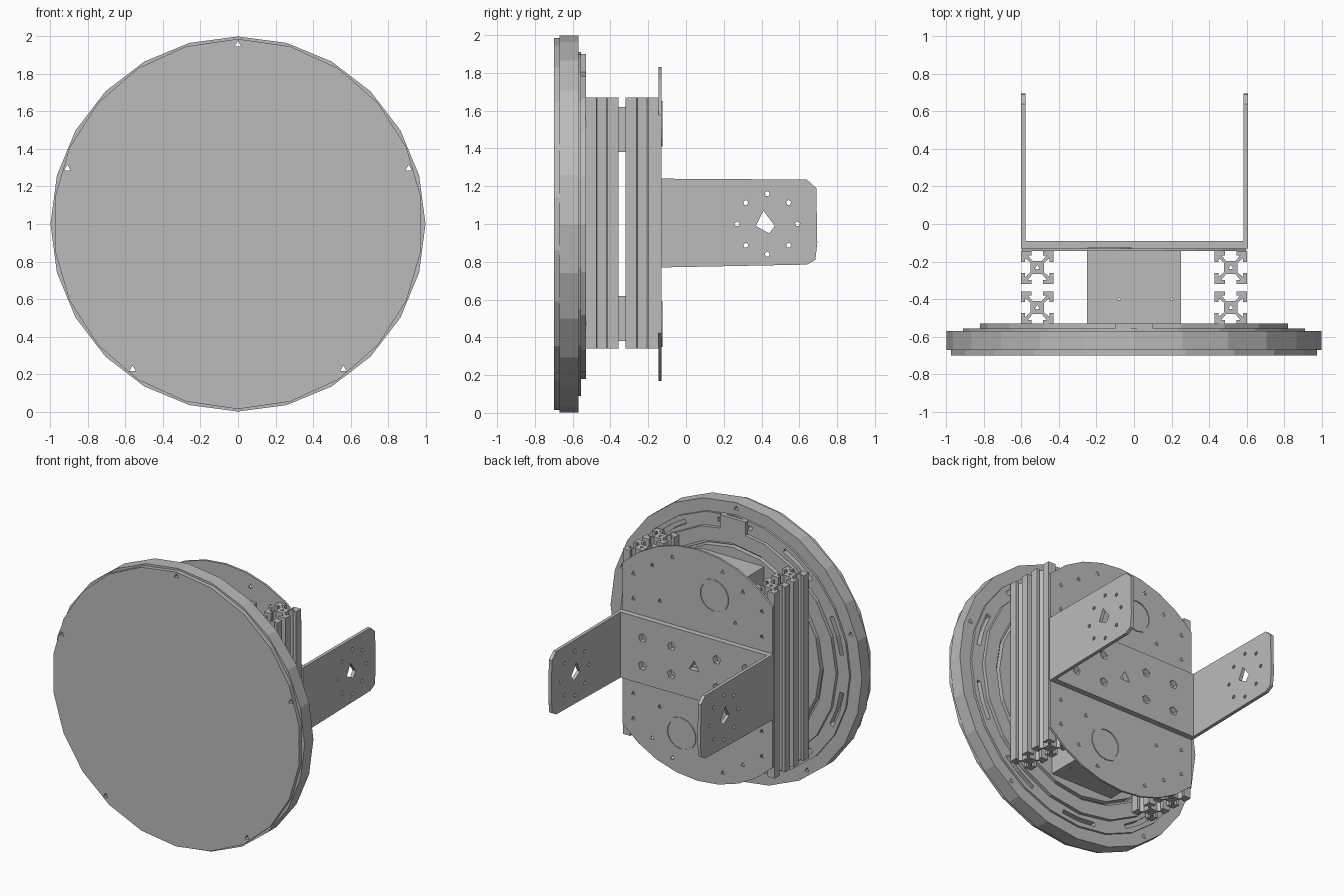
import bpy
from math import sin, cos, pi, radians
from mathutils import Matrix, Vector

cube = bpy.data.objects.get("Cube")
if cube:
    bpy.data.objects.remove(cube, do_unlink=True)

grey = bpy.data.materials.new("plain grey")
grey.use_nodes = True
COLOUR = (0.5, 0.5, 0.5, 1)
grey.diffuse_color = COLOUR
grey.node_tree.nodes["Principled BSDF"].inputs["Base Color"].default_value = COLOUR

# Local (u, v, depth) axes for plates facing each world axis
FRAMES = {
    "x": Matrix(((0, 0, 1), (1, 0, 0), (0, 1, 0))),
    "y": Matrix(((1, 0, 0), (0, 0, -1), (0, 1, 0))),
    "z": Matrix.Identity(3),
}


def ngon(u, v, r, n, turn=90):
    return [(u + r * cos(radians(turn) + 2 * pi * i / n),
             v + r * sin(radians(turn) + 2 * pi * i / n)) for i in range(n)]


def plate(name, axis, lo, hi, outline, holes=()):
    """Extrude a flat outline with holes between two depths along an axis."""
    curve = bpy.data.curves.new(name, "CURVE")
    curve.dimensions = "2D"
    curve.fill_mode = "BOTH"
    curve.extrude = (hi - lo) / 2
    for loop in [outline, *holes]:
        spline = curve.splines.new("POLY")
        spline.points.add(len(loop) - 1)
        for point, (u, v) in zip(spline.points, loop):
            point.co = (u, v, 0, 1)
        spline.use_cyclic_u = True
    obj = bpy.data.objects.new(name, curve)
    bpy.context.collection.objects.link(obj)
    frame = FRAMES[axis]
    offset = Vector({"x": (1, 0, 0), "y": (0, 1, 0), "z": (0, 0, 1)}[axis])
    obj.matrix_world = Matrix.Translation(offset * (lo + hi) / 2) @ frame.to_4x4()
    bpy.ops.object.select_all(action="DESELECT")
    obj.select_set(True)
    bpy.context.view_layer.objects.active = obj
    bpy.ops.object.convert(target="MESH")
    obj = bpy.context.object
    obj.data.materials.clear()
    obj.data.materials.append(grey)
    for face in obj.data.polygons:
        face.use_smooth = False
    return obj


def rect(u0, v0, u1, v1):
    return [(u0, v0), (u1, v0), (u1, v1), (u0, v1)]


# Round face with five screw holes running through the rim
screws = [ngon(u, v, 0.02, 3) for u, v in ngon(0, 1, 0.955, 5)]
plate("front_disc", "y", -0.70, -0.67, ngon(0, 1, 0.985, 22), screws)
plate("rim", "y", -0.67, -0.57, ngon(0, 1, 0.998, 24), [ngon(0, 1, 0.91, 24)] + screws)


# Slotted ring and stepped plates behind the rim
def arc_slot(middle, r0, r1, spread):
    angles = [radians(middle + spread * k) for k in (-1, 0, 1)]
    return ([(r1 * cos(a), 1 + r1 * sin(a)) for a in angles]
            + [(r0 * cos(a), 1 + r0 * sin(a)) for a in reversed(angles)])


slots = [arc_slot(18 + 36 * i, 0.845, 0.875, 9) for i in range(10)]
plate("inner_disc", "y", -0.67, -0.60, ngon(0, 1, 0.91, 24))
plate("slotted_ring", "y", -0.60, -0.555, ngon(0, 1, 0.91, 24),
      [ngon(0, 1, 0.70, 20)] + slots)
plate("mounting_ring", "y", -0.555, -0.53, ngon(0, 1, 0.82, 20), [ngon(0, 1, 0.72, 20)])
plate("mounting_disc", "y", -0.60, -0.535, ngon(0, 1, 0.69, 20))
plate("top_tab", "y", -0.57, -0.53, rect(-0.10, 1.76, 0.10, 1.90))

# Four slotted rails
quarter = [(0.087, -0.087), (0.087, -0.03), (0.065, -0.03), (0.065, -0.05),
           (0.035, -0.025), (0.035, 0.025), (0.065, 0.05), (0.065, 0.03), (0.087, 0.03)]
for side, x in (("left", 0.515), ("right", -0.515)):
    for place, y in (("front", -0.445), ("back", -0.232)):
        section = []
        for k in range(4):
            c, s = (1, 0, -1, 0)[k], (0, 1, 0, -1)[k]
            section += [(x + c * u - s * v, y + s * u + c * v) for u, v in quarter]
        plate(f"{side}_{place}_rail", "z", 0.34, 1.67, section, [ngon(x, y, 0.015, 3)])

# Spacer boxes between the rails
for name, z0, z1 in (("upper_box", 1.38, 1.62), ("lower_box", 0.38, 0.62)):
    plate(name, "z", z0, z1, rect(-0.25, -0.53, 0.25, -0.145),
          [ngon(-0.08, -0.40, 0.01, 3), ngon(0.20, -0.40, 0.01, 3)])

# Back plate: a disc trimmed straight at both sides
start = 44
arc = [radians(start + (180 - 2 * start) * i / 8) for i in range(9)]
outline = [(0.83 * cos(a), 1 + 0.83 * sin(a)) for a in arc]
outline += [(-u, 2 - v) for u, v in outline]
small_holes = []
for sx in (-1, 1):
    for sz in (-1, 1):
        for u, v in ((0.51, 0.34), (0.51, 0.52), (0.36, 0.62), (0.2, 0.72), (0.3, 0.38)):
            small_holes.append(ngon(sx * u, 1 + sz * v, 0.018, 3))
plate("back_plate", "y", -0.145, -0.13, outline, small_holes)

# Shallow round outlines on the back plate
for name, x, z in (("upper_round_mark", -0.13, 1.53), ("lower_round_mark", 0.13, 0.47)):
    plate(name, "y", -0.13, -0.124, ngon(x, z, 0.12, 14), [ngon(x, z, 0.105, 14)])

# U-shaped bracket: base with bolt holes, two arms with a hole pattern
bolts = [ngon(sx * u, 1 + sz * 0.1, 0.032, 5)
         for sx in (-1, 1) for sz in (-1, 1) for u in (0.18, 0.41)]
plate("bracket_base", "y", -0.13, -0.09, rect(-0.60, 0.77, 0.60, 1.24),
      bolts + [ngon(0, 1, 0.045, 3)])
arm = [(-0.13, 0.77), (0.64, 0.785), (0.685, 0.81), (0.695, 0.90),
       (0.69, 1.19), (0.64, 1.235), (-0.13, 1.24)]
ring = [ngon(u, v, 0.014, 5) for u, v in ngon(0.43, 1, 0.16, 8)]
window = [(0.37, 0.99), (0.44, 0.95), (0.47, 0.99), (0.41, 1.07)]
for name, x in (("left_arm", 0.594), ("right_arm", -0.590)):
    plate(name, "x", x - 0.012, x + 0.012, arm, [window] + ring)
